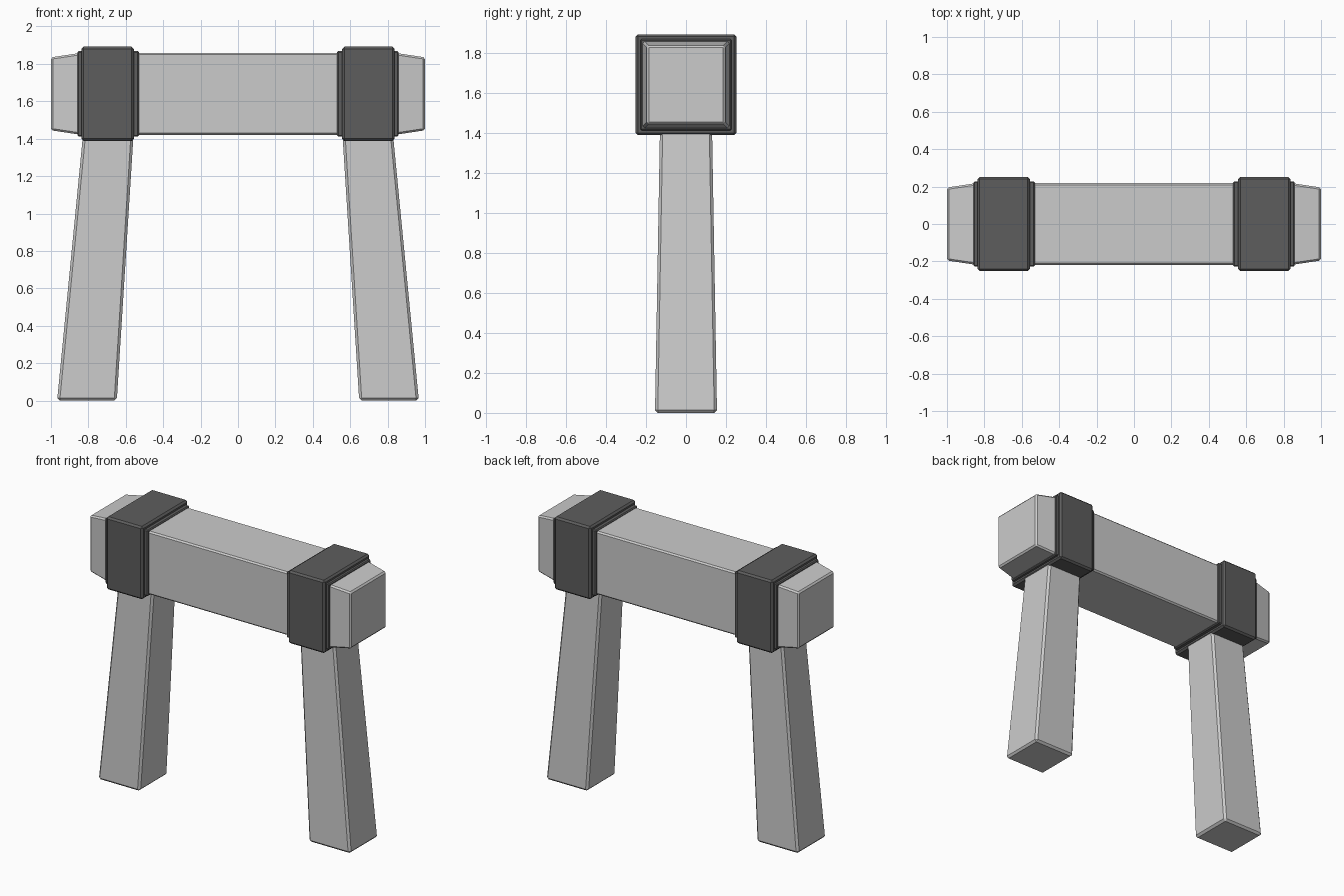
import bpy, bmesh

if "Cube" in bpy.data.objects:
    bpy.data.objects.remove(bpy.data.objects["Cube"])

BEAM_Z = 1.64


def loft(name, sections, bevel):
    """Join a row of four-cornered sections into a closed, lightly bevelled solid."""
    bm = bmesh.new()
    rings = [[bm.verts.new(p) for p in s] for s in sections]
    for a, b in zip(rings, rings[1:]):
        for i in range(4):
            j = (i + 1) % 4
            bm.faces.new((a[i], a[j], b[j], b[i]))
    bm.faces.new(rings[0][::-1])
    bm.faces.new(rings[-1])
    bmesh.ops.recalc_face_normals(bm, faces=bm.faces[:])
    mesh = bpy.data.meshes.new(name)
    bm.to_mesh(mesh)
    bm.free()
    obj = bpy.data.objects.new(name, mesh)
    bpy.context.collection.objects.link(obj)
    mod = obj.modifiers.new("soft_edges", 'BEVEL')
    mod.width = bevel
    mod.segments = 1
    mod.limit_method = 'ANGLE'
    mod.angle_limit = 0.5
    return obj


def square_x(x, h):
    """Square section across the beam."""
    return [(x, -h, BEAM_Z - h), (x, h, BEAM_Z - h),
            (x, h, BEAM_Z + h), (x, -h, BEAM_Z + h)]


def rect_z(x0, x1, h, z):
    """Level section of a leg."""
    return [(x0, -h, z), (x1, -h, z), (x1, h, z), (x0, h, z)]


# Crossbeam with tapered ends
loft("crossbeam", [square_x(x, h) for x, h in
                   ((-1, .195), (-.84, .219), (.84, .219), (1, .195))], .01)

for side, s in (("left", -1), ("right", 1)):
    # Stepped band: thin wide lining under a thick collar
    loft(side + "_band_lining", [square_x(s * .53, .228), square_x(s * .858, .228)], .006)
    loft(side + "_band_collar", [square_x(s * .557, .252), square_x(s * .837, .252)], .012)

    # Splayed leg, wider at the foot
    loft(side + "_leg", [rect_z(s * .648, s * .967, .155, 0),
                         rect_z(s * .558, s * .828, .13, 1.43)], .014)

# Dark bands
dark = bpy.data.materials.new("dark_band")
dark.diffuse_color = (.11, .11, .11, 1)
dark.use_nodes = True
dark.node_tree.nodes["Principled BSDF"].inputs["Base Color"].default_value = dark.diffuse_color
for obj in bpy.context.collection.objects:
    if "band" in obj.name:
        obj.data.materials.append(dark)
